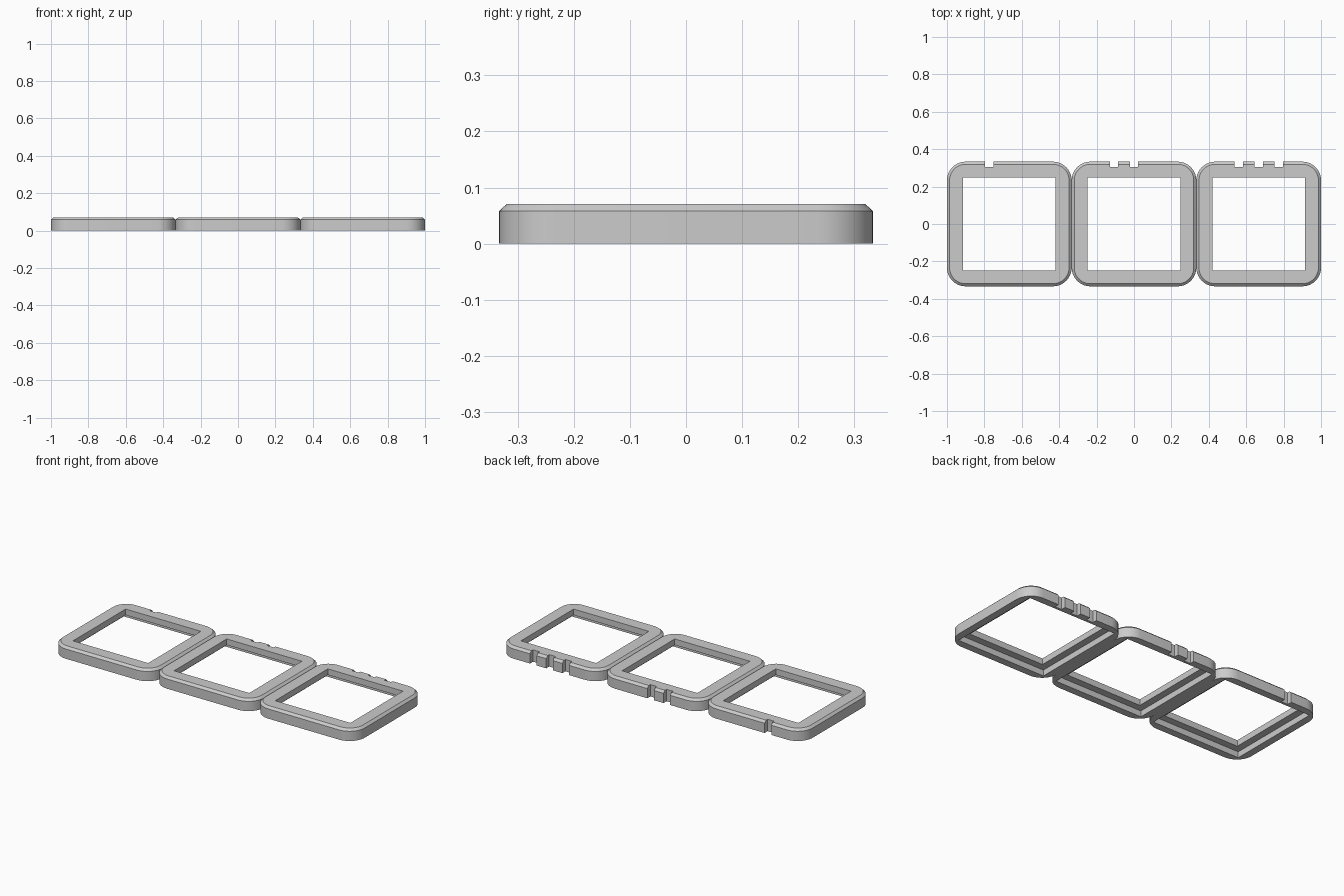
import bpy, bmesh, math

if "Cube" in bpy.data.objects:
    bpy.data.objects.remove(bpy.data.objects["Cube"], do_unlink=True)

PITCH = 2 / 3
HALF = 1 / 3
HEIGHT, SHOULDER, CHAMFER = 0.071, 0.058, 0.014
RADIUS = 0.1
HOLE, RECESS, RECESS_DEPTH = 0.248, 0.29, 0.035
NOTCH_STEP, NOTCH_WIDTH, NOTCH_FLOOR = 0.107, 0.044, 0.305

grey = bpy.data.materials.new("plain grey")
grey.use_nodes = True
colour = (0.6, 0.6, 0.6, 1)
grey.diffuse_color = colour
grey.node_tree.nodes["Principled BSDF"].inputs["Base Color"].default_value = colour


def rounded_square(half, radius, steps=10):
    """Counter-clockwise outline of a square with round corners."""
    points = []
    for corner in range(4):
        mid = math.radians(45 + 90 * corner)
        cx = math.copysign(half - radius, math.cos(mid))
        cy = math.copysign(half - radius, math.sin(mid))
        for i in range(steps + 1):
            a = math.radians(90 * (corner + i / steps))
            points.append((cx + radius * math.cos(a), cy + radius * math.sin(a)))
    return points


def make_blank(name, cx):
    """Solid rounded slab with a chamfered top edge."""
    bm = bmesh.new()
    rings = []
    for z, inset in ((0, 0), (SHOULDER, 0), (HEIGHT, CHAMFER)):
        outline = rounded_square(HALF - inset, RADIUS - inset)
        rings.append([bm.verts.new((x, y, z)) for x, y in outline])
    n = len(rings[0])
    for low, high in zip(rings, rings[1:]):
        for i in range(n):
            j = (i + 1) % n
            bm.faces.new((low[i], low[j], high[j], high[i]))
    bm.faces.new(rings[0][::-1])
    bm.faces.new(rings[-1])
    mesh = bpy.data.meshes.new(name)
    bm.to_mesh(mesh)
    bm.free()
    mesh.materials.append(grey)
    obj = bpy.data.objects.new(name, mesh)
    obj.location.x = cx
    bpy.context.collection.objects.link(obj)
    return obj


def cut_box(obj, low, high):
    """Remove the box between two corners from the object."""
    size = [b - a for a, b in zip(low, high)]
    centre = [(a + b) / 2 for a, b in zip(low, high)]
    bpy.ops.mesh.primitive_cube_add(size=1, location=centre)
    cutter = bpy.context.object
    cutter.name = "cutter"
    cutter.scale = size
    cutter.hide_render = True
    mod = obj.modifiers.new("cut", "BOOLEAN")
    mod.operation, mod.solver, mod.object = "DIFFERENCE", "EXACT", cutter
    bpy.context.view_layer.objects.active = obj
    bpy.ops.object.modifier_apply(modifier=mod.name)
    bpy.data.objects.remove(cutter, do_unlink=True)


# Three frames, marked with one, two and three notches on the back edge
for index, side in enumerate(("right", "middle", "left")):
    cx = (index - 1) * PITCH
    frame = make_blank(side + "_frame", cx)

    # Square window and the wider rebate underneath
    cut_box(frame, (cx - HOLE, -HOLE, -1), (cx + HOLE, HOLE, 1))
    cut_box(frame, (cx - RECESS, -RECESS, -1), (cx + RECESS, RECESS, RECESS_DEPTH))

    # Counting notches
    for k in range(index + 1):
        nx = cx + (k - 1) * NOTCH_STEP
        cut_box(frame, (nx - NOTCH_WIDTH / 2, NOTCH_FLOOR, -1),
                (nx + NOTCH_WIDTH / 2, 1, 1))

    bpy.ops.object.select_all(action="DESELECT")
    frame.select_set(True)
    bpy.context.view_layer.objects.active = frame
    bpy.ops.object.shade_smooth_by_angle(angle=math.radians(30))
